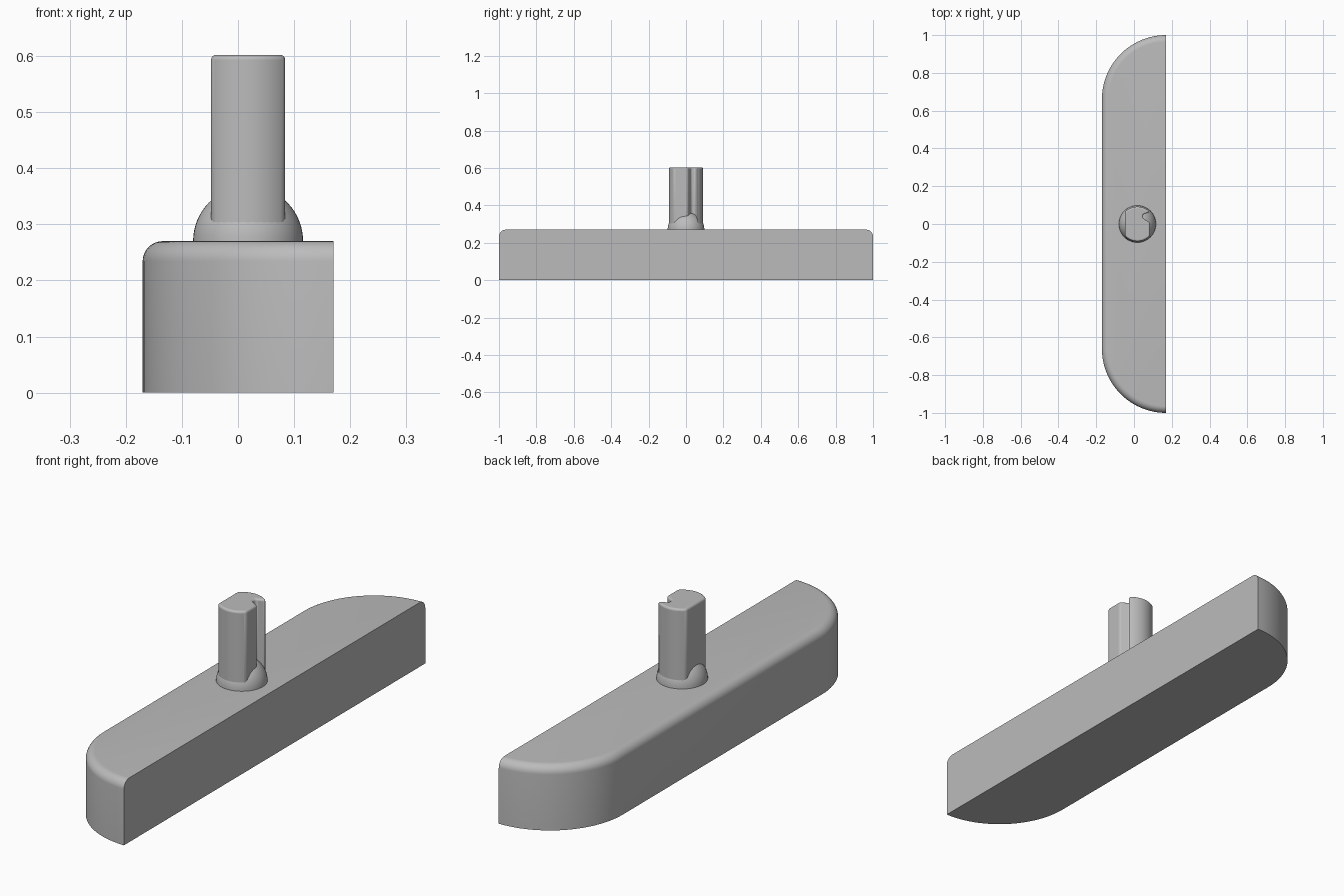
import bpy, bmesh
from math import sin, cos, pi, radians, acos

cube = bpy.data.objects.get("Cube")
if cube:
    bpy.data.objects.remove(cube, do_unlink=True)

grey = bpy.data.materials.new("plain grey")
grey.use_nodes = True
colour = (0.5, 0.5, 0.5, 1)
grey.diffuse_color = colour
grey.node_tree.nodes["Principled BSDF"].inputs["Base Color"].default_value = colour


def loft(name, rings):
    """Skin a stack of closed rings and cap both ends."""
    bm = bmesh.new()
    rows = [[bm.verts.new(p) for p in ring] for ring in rings]
    n = len(rows[0])
    for low, high in zip(rows, rows[1:]):
        for i in range(n):
            j = (i + 1) % n
            bm.faces.new((low[i], low[j], high[j], high[i]))
    bm.faces.new(rows[0][::-1])
    bm.faces.new(rows[-1])
    bmesh.ops.recalc_face_normals(bm, faces=bm.faces)
    mesh = bpy.data.meshes.new(name)
    bm.to_mesh(mesh)
    bm.free()
    obj = bpy.data.objects.new(name, mesh)
    bpy.context.collection.objects.link(obj)
    mesh.materials.append(grey)
    return obj


def smooth(obj, angle=35):
    bpy.ops.object.select_all(action="DESELECT")
    obj.select_set(True)
    bpy.context.view_layer.objects.active = obj
    bpy.ops.object.shade_smooth_by_angle(angle=radians(angle))


def arc(cx, cy, r, a0, a1, steps):
    """Points along an arc, angles in radians."""
    return [(cx + r * cos(a0 + (a1 - a0) * i / steps),
             cy + r * sin(a0 + (a1 - a0) * i / steps)) for i in range(steps + 1)]


# Base bar: one flat long side, rounded ends, rounded top edge
HALF, TOP, ROUND = 0.17, 0.27, 0.036


def bar_outline(inset, z):
    r, cy = 2 * HALF - inset, 1 - 2 * HALF
    points = arc(HALF, cy, r, pi / 2, pi, 24) + arc(HALF, -cy, r, pi, 1.5 * pi, 24)
    return [(x, y, z) for x, y in points]


rings = [bar_outline(0, 0)]
for i in range(9):
    a = i / 8 * pi / 2
    rings.append(bar_outline(ROUND * (1 - cos(a)), TOP - ROUND * (1 - sin(a))))
smooth(loft("base_bar", rings))

# Domed collar under the pin
CX, DOME = 0.018, 0.098
rings = []
for i in range(17):
    a = i / 16 * radians(88)
    circle = arc(CX, 0, DOME * cos(a), 0, 2 * pi, 48)[:-1]
    rings.append([(x, y, TOP + DOME * sin(a)) for x, y in circle])
smooth(loft("domed_collar", rings))

# Pin: round bar with two flats and a notch in one flat
R, FLAT = 0.092, 0.066
edge = acos(FLAT / R)
profile = arc(CX, 0, R, edge, pi - edge, 10)
profile += arc(CX, 0, R, pi + edge, 2 * pi - edge, 10)
profile += [(CX + FLAT, 0.008), (0.047, 0.03), (0.047, 0.05)]
pin = loft("notched_pin", [[(x, y, z) for x, y in profile] for z in (TOP - 0.02, 0.602)])
bevel = pin.modifiers.new("soft edges", "BEVEL")
bevel.width = 0.009
bevel.segments = 4
bevel.limit_method = "ANGLE"
bevel.angle_limit = radians(30)
smooth(pin)
